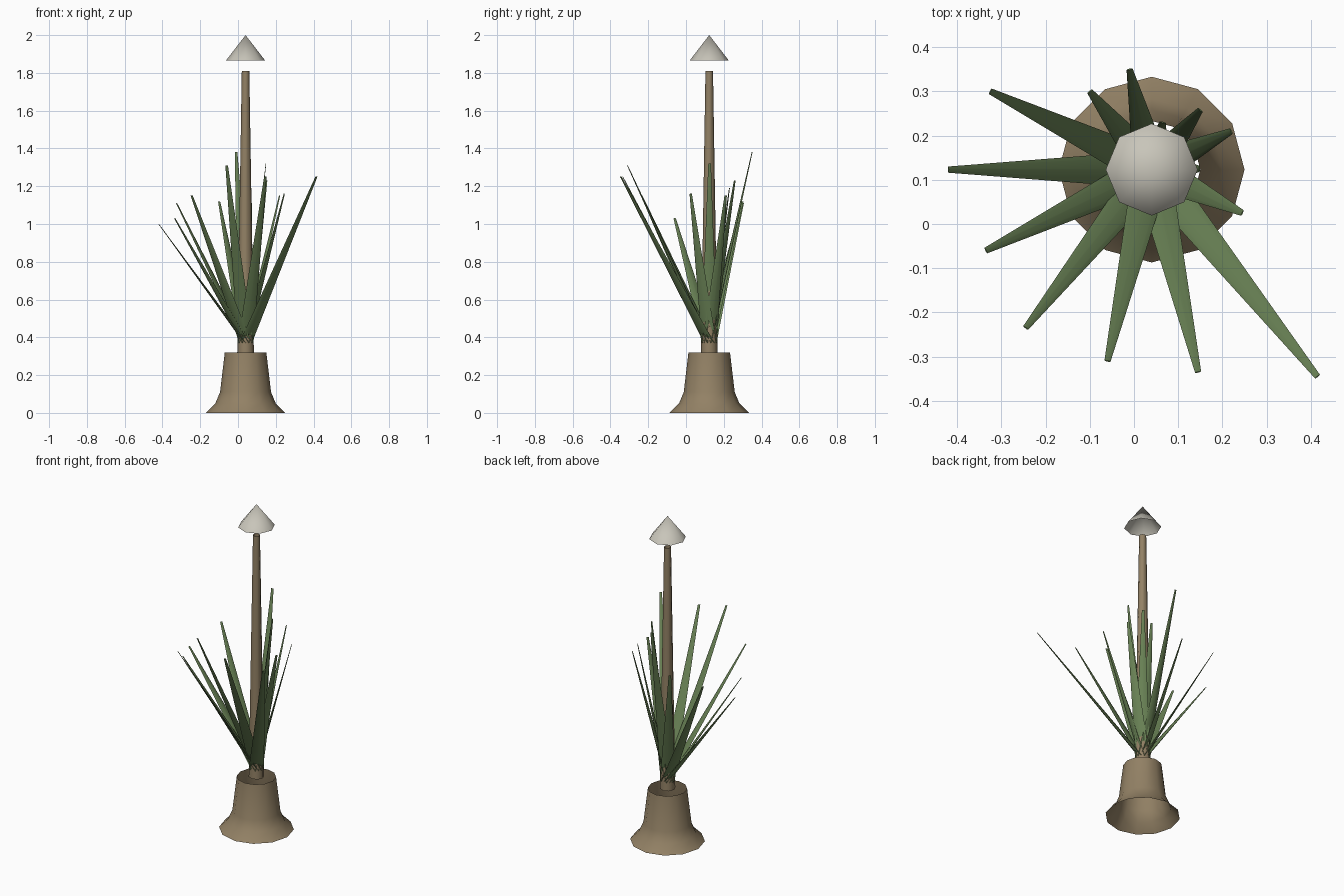
import bpy, math
from mathutils import Vector, Matrix

if "Cube" in bpy.data.objects:
    bpy.data.objects.remove(bpy.data.objects["Cube"])

AXIS = Vector((0.04, 0.123, 0))


def material(name, rgb):
    m = bpy.data.materials.new(name)
    m.diffuse_color = (*rgb, 1)
    m.use_nodes = True
    m.node_tree.nodes["Principled BSDF"].inputs["Base Color"].default_value = m.diffuse_color
    return m


brown = material("bark_brown", (0.29, 0.22, 0.13))
green = material("leaf_green", (0.14, 0.22, 0.09))
pale = material("pale_grey", (0.58, 0.56, 0.49))


def lathe(name, profile, sides, mat, matrix, flat=1.0, cap_top=False):
    """Open tube through (radius, height) rings; radius 0 closes to a point."""
    verts, faces, rings = [], [], []
    for r, z in profile:
        n = sides if r > 0 else 1
        rings.append([len(verts) + i for i in range(n)])
        for i in range(n):
            a = 2 * math.pi * i / sides
            verts.append((r * math.cos(a), r * flat * math.sin(a), z))
    for lo, hi in zip(rings, rings[1:]):
        for i in range(sides):
            j = (i + 1) % sides
            if len(hi) == 1:
                faces.append((lo[i], lo[j], hi[0]))
            else:
                faces.append((lo[i], lo[j], hi[j], hi[i]))
    if cap_top:
        faces.append(rings[-1])
    mesh = bpy.data.meshes.new(name)
    mesh.from_pydata(verts, [], faces)
    mesh.transform(matrix)
    mesh.materials.append(mat)
    obj = bpy.data.objects.new(name, mesh)
    bpy.context.collection.objects.link(obj)
    bpy.ops.object.select_all(action='DESELECT')
    obj.select_set(True)
    bpy.context.view_layer.objects.active = obj
    bpy.ops.object.shade_smooth_by_angle(angle=math.radians(60))
    return obj


at_axis = Matrix.Translation(AXIS)

# Flared, open root base
lathe("root_base", [(0.21, 0), (0.16, 0.05), (0.135, 0.11), (0.11, 0.32)],
      12, brown, at_axis)

# Tapered stalk and the hollow cone floating above it
lathe("stalk", [(0.044, 0.32), (0.02, 1.81)], 8, brown, at_axis)
lathe("top_cone", [(0.104, 1.865), (0, 2.0)], 8, pale, at_axis)

# Flattened tapering leaves fanning out from inside the stalk, given by tip
tips = [(-0.42, 0.123, 1.0), (-0.325, 0.30, 1.11), (-0.335, -0.06, 1.03),
        (-0.245, -0.235, 1.15), (-0.06, -0.31, 1.31), (0.145, -0.335, 1.25),
        (0.415, -0.345, 1.25), (0.245, 0.025, 1.16), (0.22, 0.21, 1.15),
        (0.15, 0.258, 1.23), (0.148, 0.125, 1.32), (0.065, 0.23, 1.19),
        (-0.01, 0.35, 1.38), (-0.1, 0.30, 1.12)]
base = AXIS + Vector((0, 0, 0.37))
for k, tip in enumerate(tips, 1):
    along = Vector(tip) - base
    z = along.normalized()
    x = Vector((0, 0, 1)).cross(z).normalized()
    y = z.cross(x)
    frame = Matrix((x, y, z)).transposed().to_4x4()
    lathe(f"leaf_{k}", [(0.043, 0), (0.007, along.length)], 8, green,
          Matrix.Translation(base) @ frame, flat=0.2, cap_top=True)
